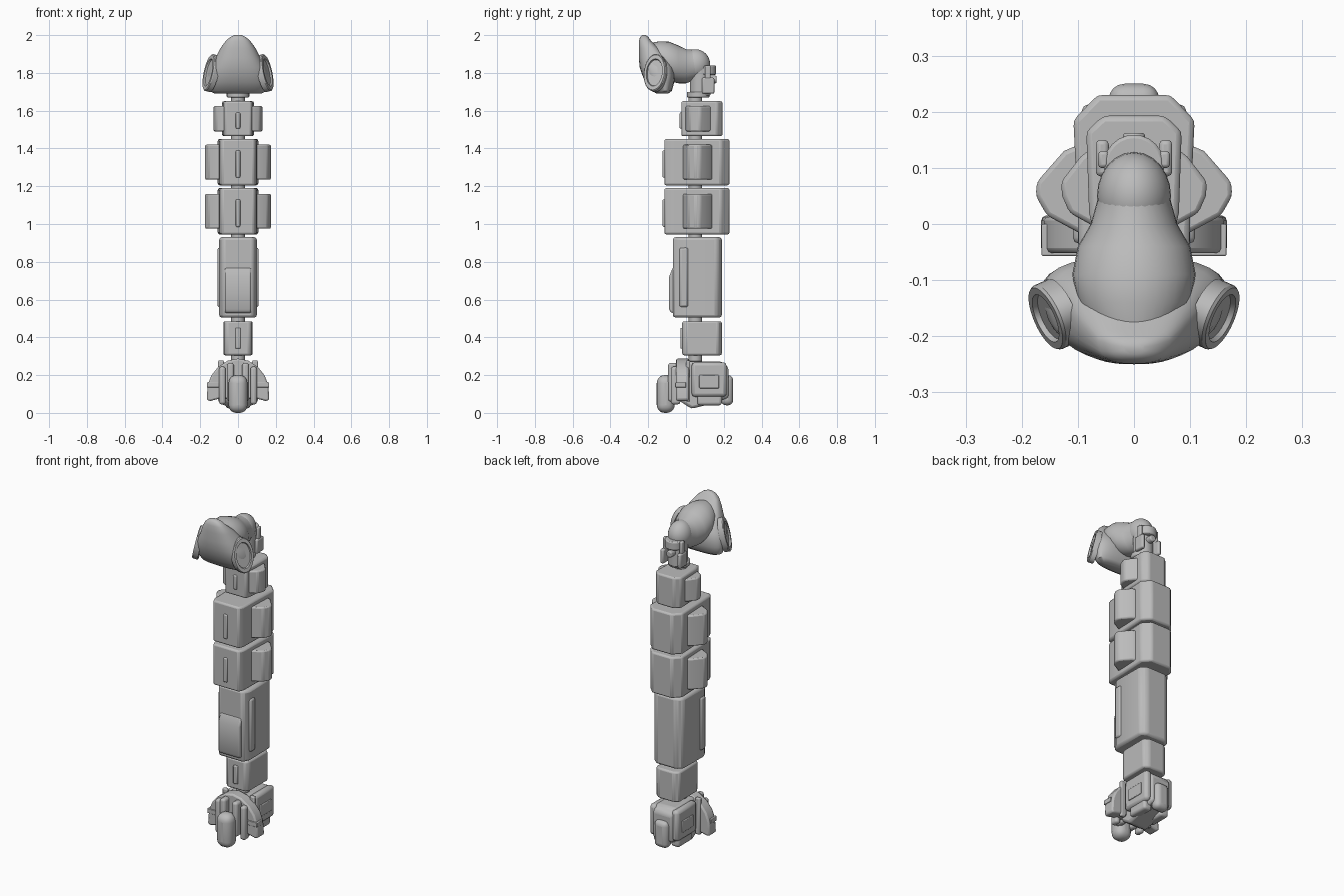
import bpy, bmesh, math
from mathutils import Matrix, Vector

if bpy.data.objects.get("Cube"):
    bpy.data.objects.remove(bpy.data.objects["Cube"], do_unlink=True)

grey = bpy.data.materials.new("plain grey")
grey.use_nodes = True
grey.diffuse_color = (0.5, 0.5, 0.5, 1)
grey.node_tree.nodes["Principled BSDF"].inputs["Base Color"].default_value = (0.5, 0.5, 0.5, 1)


def finish(name, bm, bevel=0, segments=2, angle=30):
    bmesh.ops.recalc_face_normals(bm, faces=bm.faces)
    mesh = bpy.data.meshes.new(name)
    bm.to_mesh(mesh)
    bm.free()
    mesh.materials.append(grey)
    ob = bpy.data.objects.new(name, mesh)
    bpy.context.collection.objects.link(ob)
    if bevel:
        mod = ob.modifiers.new("Bevel", "BEVEL")
        mod.width, mod.segments, mod.limit_method = bevel, segments, "ANGLE"
    bpy.ops.object.select_all(action="DESELECT")
    ob.select_set(True)
    bpy.context.view_layer.objects.active = ob
    bpy.ops.object.shade_smooth_by_angle(angle=math.radians(angle))
    return ob


def prism(name, pts, lo, hi, axis="z", bevel=0.01):
    """Extrude a flat outline along one axis."""
    place = {"x": lambda a, b, c: (c, a, b), "y": lambda a, b, c: (a, c, b),
             "z": lambda a, b, c: (a, b, c)}[axis]
    bm = bmesh.new()
    rings = [[bm.verts.new(place(a, b, c)) for a, b in pts] for c in (lo, hi)]
    bridge(bm, rings)
    return finish(name, bm, bevel)


def bridge(bm, rings):
    n = len(rings[0])
    for r, s in zip(rings, rings[1:]):
        for i in range(n):
            bm.faces.new((r[i], r[(i + 1) % n], s[(i + 1) % n], s[i]))
    bm.faces.new(rings[0])
    bm.faces.new(rings[-1])


def mirrored(half):
    return half + [(-x, y) for x, y in reversed(half)]


def box(name, x, y, z, bevel=0.01, segments=2):
    return_pts = [(x[0], y[0]), (x[1], y[0]), (x[1], y[1]), (x[0], y[1])]
    ob = prism(name, return_pts, z[0], z[1], bevel=bevel)
    ob.modifiers["Bevel"].segments = segments
    return ob


def cylinder(name, loc, radius, depth, rot=None, bevel=0.006):
    bm = bmesh.new()
    mat = Matrix.Translation(loc) @ (rot or Matrix())
    bmesh.ops.create_cone(bm, cap_ends=True, segments=24, radius1=radius,
                          radius2=radius, depth=depth, matrix=mat)
    return finish(name, bm, bevel)


def oval(power, count=32):
    """Unit superellipse points."""
    pts = []
    for i in range(count):
        c, s = math.cos(math.tau * i / count), math.sin(math.tau * i / count)
        pts.append((math.copysign(abs(c) ** power, c), math.copysign(abs(s) ** power, s)))
    return pts


# Winged upper segments: core, side wings, front ridge
def winged(name, z0, z1, core, wing, front, inset):
    prism(name + "_core", mirrored(core), z0, z1)
    prism(name + "_wings", mirrored(wing), z0 + inset, z1 - inset, bevel=0.008)
    box(name + "_ridge", (-0.012, 0.012), (front - 0.009, front + 0.02),
        (z0 + 0.04, z1 - 0.06), 0.006)


big_core = [(0.065, 0.23), (0.108, 0.185), (0.1, 0.02), (0.098, -0.085), (0.085, -0.115)]
big_wing = [(0.09, 0.145), (0.125, 0.13), (0.173, 0.075), (0.175, 0.05), (0.155, 0.015), (0.09, -0.02)]
small_core = [(0.055, 0.193), (0.085, 0.165), (0.08, 0.02), (0.07, -0.025)]
small_wing = [(0.07, 0.14), (0.095, 0.12), (0.13, 0.075), (0.128, 0.05), (0.115, 0.02), (0.07, -0.005)]
winged("lower_winged_segment", 0.945, 1.19, big_core, big_wing, -0.115, 0.03)
winged("upper_winged_segment", 1.205, 1.45, big_core, big_wing, -0.115, 0.03)
winged("top_segment", 1.465, 1.65, small_core, small_wing, -0.025, 0.025)

# Long middle segment with side rails and front plate
long_core = [(0.065, 0.19), (0.098, 0.165), (0.1, -0.03), (0.08, -0.07)]
prism("long_segment", mirrored(long_core), 0.505, 0.93, bevel=0.014)
prism("long_front_plate", [(-0.08, 0.53), (0.06, 0.53), (-0.06, 0.53)][:1] + [
    (-0.09, 0.55), (-0.09, 0.72), (-0.07, 0.77), (-0.05, 0.77), (-0.05, 0.53)],
    -0.07, 0.07, "x", 0.008)
for s in (-1, 1):
    box("long_side_rail", (s * 0.085, s * 0.109), (-0.035, 0.012), (0.56, 0.875), 0.011)

# Short lower segment
prism("short_segment", mirrored([(0.05, 0.19), (0.078, 0.17), (0.075, 0.0), (0.06, -0.02)]),
      0.305, 0.485)
box("short_segment_ridge", (-0.014, 0.014), (-0.03, 0), (0.34, 0.45), 0.006)

# Joint pins between the segments
for z in (0.295, 0.495, 0.938, 1.197, 1.457, 1.66):
    cylinder("joint_pin", (0, 0.05, z), 0.036, 0.05)

# Neck: swivel column, collar, side brackets and elbow
cylinder("neck_column", (0, 0.075, 1.76), 0.055, 0.16)
cylinder("neck_collar", (0, 0.105, 1.815), 0.054, 0.05)
cylinder("neck_base", (0, 0.065, 1.685), 0.06, 0.03)
cylinder("neck_back_button", (0, 0.14, 1.765), 0.02, 0.045, Matrix.Rotation(math.pi / 2, 4, "X"))
for s in (-1, 1):
    box("neck_bracket", (s * 0.045, s * 0.068), (0.085, 0.15), (1.69, 1.775), 0.008)
    box("neck_bracket_post", (s * 0.045, s * 0.064), (0.1, 0.13), (1.75, 1.84), 0.006)
bm = bmesh.new()
bmesh.ops.create_uvsphere(bm, u_segments=24, v_segments=16, radius=1, matrix=
    Matrix.Translation((0, 0.05, 1.845)) @ Matrix.Diagonal((0.066, 0.078, 0.08, 1)))
finish("neck_elbow", bm, angle=60)

# Bulbous tube: y, centre height, half width, half height
tube = [(-0.18, 1.895, 0.072, 0.065), (-0.14, 1.875, 0.1, 0.092), (-0.09, 1.86, 0.11, 0.105),
        (-0.04, 1.845, 0.1, 0.1), (0.0, 1.835, 0.077, 0.09), (0.04, 1.84, 0.066, 0.082),
        (0.07, 1.845, 0.06, 0.07)]
bm = bmesh.new()
bridge(bm, [[bm.verts.new((a * w, y, zc + b * h)) for a, b in oval(1)] for y, zc, w, h in tube])
finish("neck_tube", bm, angle=45)

# Head: height, half width, front, back
head = [(1.69, 0.135, -0.155, -0.095), (1.705, 0.168, -0.18, -0.075), (1.75, 0.18, -0.215, -0.062),
        (1.79, 0.178, -0.232, -0.058), (1.83, 0.164, -0.245, -0.065), (1.88, 0.13, -0.25, -0.095),
        (1.93, 0.102, -0.25, -0.14), (1.97, 0.07, -0.249, -0.185), (1.99, 0.045, -0.243, -0.2),
        (2.0, 0.02, -0.232, -0.212)]
bm = bmesh.new()
rings = []
for z, w, f, b in head:
    mid, half = (f + b) / 2, (b - f) / 2
    # the cheeks taper inward toward the front
    rings.append([bm.verts.new((p * w * (0.9 + 0.1 * q), mid + q * half, z))
                  for p, q in oval(0.75)])
bridge(bm, rings)
finish("head", bm, angle=45)

# Oval ear rims on the cheeks
for s in (-1, 1):
    normal = Vector((s * 0.9, -0.4, 0.22))
    turn = normal.to_track_quat("Z", "Y").to_matrix().to_4x4()
    base = Matrix.Translation((s * 0.146, -0.163, 1.8)) @ turn
    bm = bmesh.new()
    rings = [[bm.verts.new(base @ Vector((a * r * 0.062, b * r * 0.1, h))) for a, b in oval(1)]
             for r, h in ((1, -0.02), (1, 0.008), (0.95, 0.013), (0.74, 0.013), (0.7, 0.004))]
    bridge(bm, rings)
    finish("ear_rim", bm)

# Hand body with its side panels and back thumb
palm = [(-0.04, 0.24), (0.0, 0.272), (0.19, 0.272), (0.225, 0.24), (0.225, 0.08), (0.12, 0.045),
        (0.03, 0.022), (-0.03, 0.06), (-0.05, 0.15)]
prism("hand_body", palm, -0.065, 0.065, "x", 0.014)
for s in (-1, 1):
    box("hand_side", (s * 0.05, s * 0.095), (0.03, 0.215), (0.085, 0.268), 0.018)
    box("hand_side_panel", (s * 0.09, s * 0.1), (0.07, 0.175), (0.13, 0.2), 0.004)
    box("hand_side_plate", (s * 0.075, s * 0.105), (0.0, 0.022), (0.06, 0.278), 0.006)
    box("outer_finger", (s * 0.065, s * 0.1), (-0.08, -0.03), (0.045, 0.245), 0.014, 3)
    box("inner_finger", (s * 0.022, s * 0.058), (-0.095, -0.03), (0.06, 0.265), 0.014, 3)
    box("lower_finger", (s * 0.03, s * 0.085), (0.06, 0.19), (0.04, 0.1), 0.015, 3)
box("back_thumb", (-0.045, 0.045), (0.185, 0.25), (0.04, 0.2), 0.028, 4)

# Big front finger
box("front_finger", (-0.05, 0.05), (-0.155, -0.06), (0.0, 0.2), 0.042, 5)

# Arched cowl around the fingers, with a side band
arch = [(0.0, 0.288), (0.055, 0.276), (0.105, 0.243), (0.14, 0.2), (0.16, 0.15),
        (0.166, 0.07), (0.15, 0.062), (0.1, 0.075)]
prism("hand_cowl", arch + [(-x, z) for x, z in reversed(arch[1:])], -0.052, 0.015, "y", 0.01)
for s in (-1, 1):
    box("cowl_band", (s * 0.1, s * 0.165), (-0.057, 0.0), (0.135, 0.162), 0.003)
